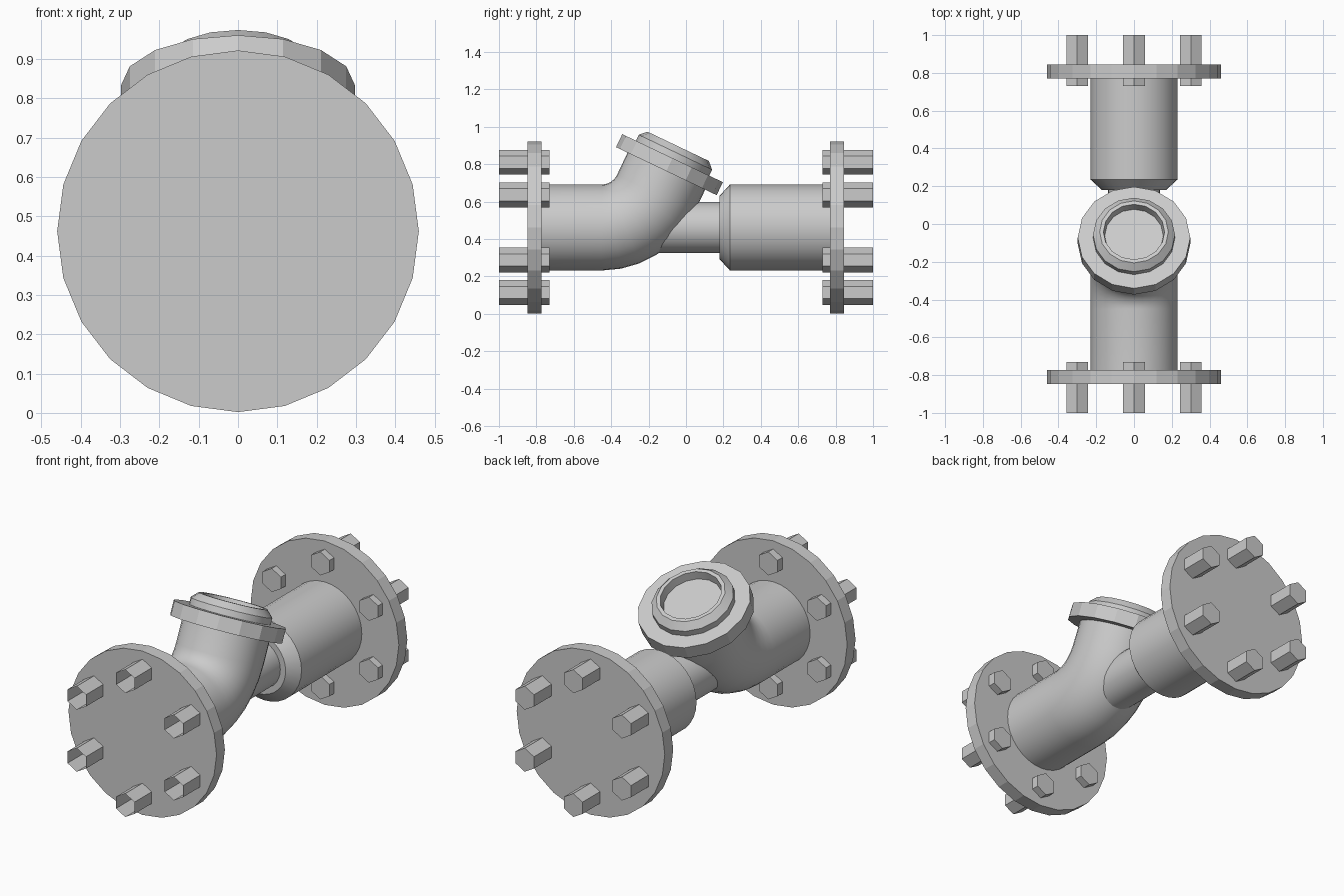
import bpy
from math import sin, cos, pi, radians, tan
from mathutils import Vector

if "Cube" in bpy.data.objects:
    bpy.data.objects.remove(bpy.data.objects["Cube"])

AXIS_Z = 0.462
TILT = radians(64.5)


def loft(name, rings, sides, cap_start=True, cap_end=True, smooth=35):
    """Skin of circular rings; each ring is (centre, axis angle in the YZ plane, radius)."""
    verts, faces = [], []
    for centre, a, r in rings:
        up = Vector((0, -sin(a), cos(a)))
        for i in range(sides):
            t = 2 * pi * i / sides
            verts.append(Vector(centre) + up * (r * cos(t)) + Vector((r * sin(t), 0, 0)))
    for k in range(len(rings) - 1):
        for i in range(sides):
            j = (i + 1) % sides
            b, c = k * sides, (k + 1) * sides
            faces.append((b + i, b + j, c + j, c + i))
    if cap_start:
        faces.append(tuple(reversed(range(sides))))
    if cap_end:
        n = (len(rings) - 1) * sides
        faces.append(tuple(range(n, n + sides)))
    mesh = bpy.data.meshes.new(name)
    mesh.from_pydata(verts, [], faces)
    obj = bpy.data.objects.new(name, mesh)
    bpy.context.collection.objects.link(obj)
    if smooth:
        bpy.ops.object.select_all(action='DESELECT')
        obj.select_set(True)
        bpy.context.view_layer.objects.active = obj
        bpy.ops.object.shade_smooth_by_angle(angle=radians(smooth))
    return obj


def lathe(name, profile, sides, origin=(0, 0, AXIS_Z), a=0.0, **kw):
    """Turned part: profile of (radius, distance along axis)."""
    d = Vector((0, cos(a), sin(a)))
    return loft(name, [(Vector(origin) + d * h, a, r) for r, h in profile], sides, **kw)


# End flanges and their hexagonal bolts
for label, y0, y1, b0, b1 in (("front", -0.847, -0.773, -1.0, -0.73),
                              ("back", 0.77, 0.845, 0.73, 1.0)):
    lathe(label + "_flange", [(0.46, y0), (0.46, y1)], 24, smooth=0)
    for i in range(6):
        t = i * pi / 3
        # bolts on the front flange are hollow at the outer end
        lathe(f"{label}_bolt_{i + 1}", [(0.066, b0), (0.066, b1)], 6,
              origin=(0.348 * sin(t), 0, AXIS_Z + 0.348 * cos(t)),
              cap_start=(label == "back"), smooth=0)

# Back pipe with chamfered end, and the thin connecting pipe
lathe("back_pipe", [(0.17, 0.18), (0.23, 0.235), (0.23, 0.775)], 32)
lathe("connecting_pipe", [(0.137, -0.35), (0.137, 0.2)], 32)

# Elbow: straight run from the front flange, bend, then short neck
start_y, bend_r, steps = -0.45, 0.32, 6
rings = [((0, -0.78, AXIS_Z), 0, 0.23)]
for k in range(steps + 1):
    a = TILT * k / steps
    rings.append(((0, start_y + bend_r * sin(a), AXIS_Z + bend_r * (1 - cos(a))), a, 0.23))
neck_base = Vector((0, -0.105, 0.763))
rings.append((neck_base, TILT, 0.23))
loft("elbow_pipe", rings, 32)

# Tilted collar and recessed cap on the neck
lathe("neck_collar", [(0.298, 0), (0.298, 0.077)], 16, origin=neck_base, a=TILT, smooth=0)
lathe("neck_cap", [(0.217, 0.07), (0.217, 0.112), (0.182, 0.147), (0.162, 0.147),
                   (0.155, 0.10)], 16, origin=neck_base, a=TILT, smooth=30)
